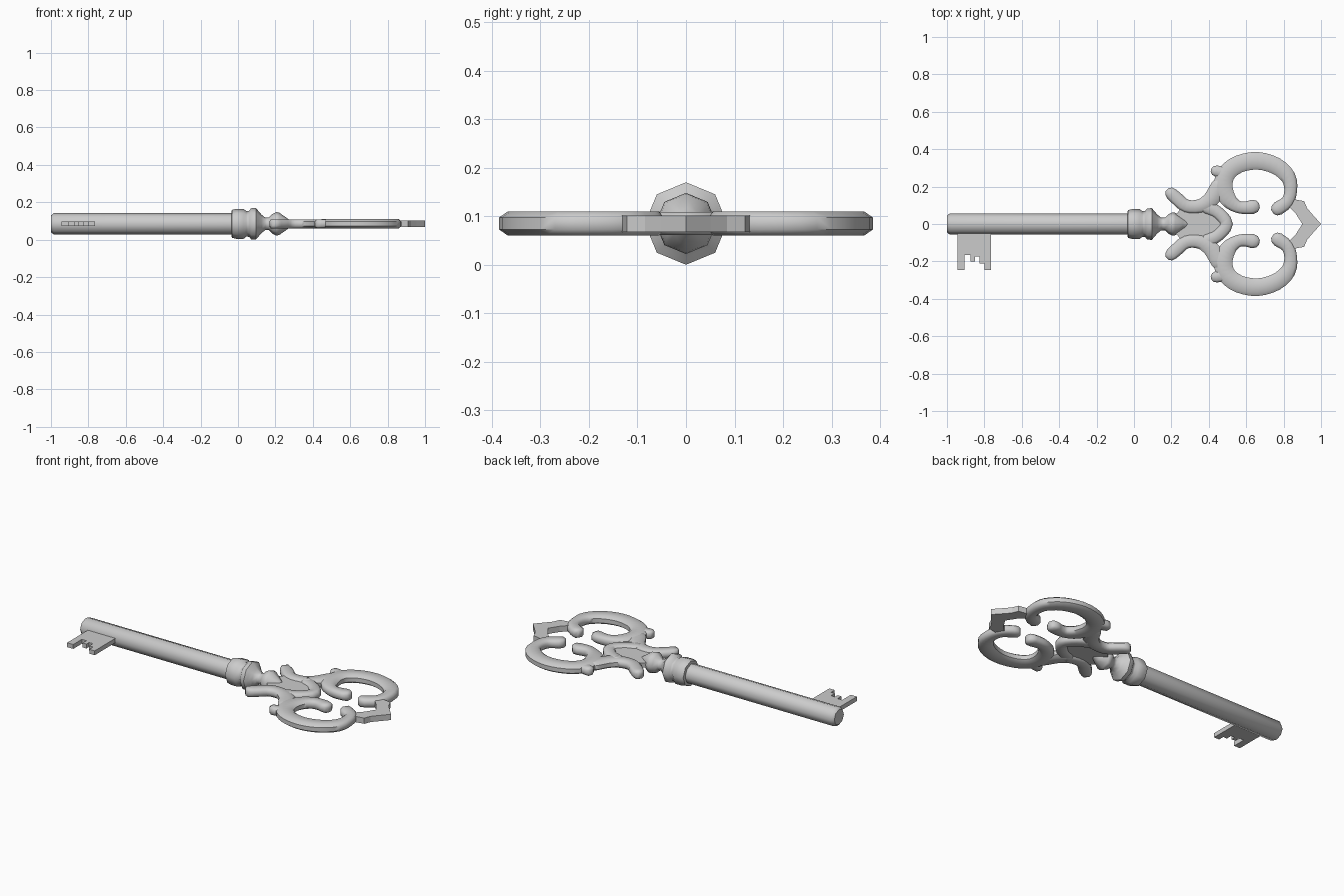
import bpy, bmesh, math
from mathutils import Vector

if "Cube" in bpy.data.objects:
    bpy.data.objects.remove(bpy.data.objects["Cube"])

ZC = 0.085  # height of the key's axis


def finish(bm, name, angle=None):
    bmesh.ops.recalc_face_normals(bm, faces=bm.faces)
    me = bpy.data.meshes.new(name)
    bm.to_mesh(me)
    bm.free()
    ob = bpy.data.objects.new(name, me)
    bpy.context.collection.objects.link(ob)
    if angle:
        bpy.ops.object.select_all(action='DESELECT')
        ob.select_set(True)
        bpy.context.view_layer.objects.active = ob
        bpy.ops.object.shade_smooth_by_angle(angle=math.radians(angle))
    return ob


def bridge(bm, rings):
    for a, b in zip(rings, rings[1:]):
        for i in range(len(a)):
            j = (i + 1) % len(a)
            bm.faces.new((a[i], a[j], b[j], b[i]))
    bm.faces.new(rings[0])
    bm.faces.new(rings[-1])


def lathe(name, profile, n=8):
    bm = bmesh.new()
    rings = [[bm.verts.new((x, r * math.sin(2 * math.pi * k / n),
                            ZC + r * math.cos(2 * math.pi * k / n)))
              for k in range(n)] for x, r in profile]
    bridge(bm, rings)
    return finish(bm, name, 50)


def smooth_path(pts, steps=3):
    # Catmull-Rom through (x, y, half width)
    p = [Vector(q) for q in pts]
    p = [2 * p[0] - p[1]] + p + [2 * p[-1] - p[-2]]
    out = []
    for i in range(1, len(p) - 2):
        a, b, c, d = p[i - 1:i + 3]
        for s in range(steps):
            t = s / steps
            out.append(0.5 * (2 * b + (c - a) * t + (2 * a - 5 * b + 4 * c - d) * t * t
                              + (3 * b - a - 3 * c + d) * t ** 3))
    return out + [p[-2]]


def scroll(name, pts, half_z=0.025, mirrored=True):
    # flattened tube along a path, with rounded ends, on both sides of the axis
    path = smooth_path(pts)
    t0 = (path[0] - path[1]).xy.normalized()
    t1 = (path[-1] - path[-2]).xy.normalized()

    def cap(p, t):
        return [Vector((*(p.xy + t * p.z * f), p.z * g)) for f, g in ((0.6, 0.8), (0.95, 0.35))]
    path = cap(path[0], t0)[::-1] + path + cap(path[-1], t1)
    section = ((1, .5), (.62, 1), (-.62, 1), (-1, .5), (-1, -.5), (-.62, -1), (.62, -1), (1, -.5))
    last = len(path) - 1
    bm = bmesh.new()
    for side in ((1, -1) if mirrored else (1,)):
        rings = []
        for i, p in enumerate(path):
            t = (path[min(i + 1, last)] - path[max(i - 1, 0)]).xy.normalized()
            h = half_z * (0.75 if i in (0, last) else 1)
            rings.append([bm.verts.new((p.x - t.y * u * p.z, side * (p.y + t.x * u * p.z), ZC + v * h))
                          for u, v in section])
        bridge(bm, rings)
    return finish(bm, name, 50)


def plate(name, outline, half_z):
    bm = bmesh.new()
    f = bm.faces.new([bm.verts.new((x, y, ZC - half_z)) for x, y in outline])
    ext = bmesh.ops.extrude_face_region(bm, geom=[f])
    bmesh.ops.translate(bm, vec=(0, 0, 2 * half_z),
                        verts=[v for v in ext['geom'] if isinstance(v, bmesh.types.BMVert)])
    return finish(bm, name)


def mirror_outline(half):
    return half + [(x, -y) for x, y in reversed(half) if y > 0]


# Shaft and turned collar
lathe("shaft", [(-1, .045), (-.985, .057), (0, .057)])
lathe("collar", [(-.035, .055), (-.033, .074), (-.01, .08), (.03, .08), (.045, .068), (.06, .07),
                 (.07, .083), (.095, .085), (.108, .07), (.125, .05), (.145, .034), (.165, .034),
                 (.185, .053), (.205, .063), (.22, .06), (.26, .032), (.30, .004)])

# Bit with its wards
plate("bit", [(-.945, -.04), (-.945, -.245), (-.905, -.245), (-.905, -.165), (-.875, -.165),
              (-.875, -.20), (-.85, -.20), (-.85, -.175), (-.825, -.175), (-.825, -.21),
              (-.80, -.21), (-.80, -.245), (-.765, -.245), (-.765, -.04)], 0.013)

# Pierced bow: ring with curled ends, lower arms, shoulder knobs
scroll("bow_ring", [(.635, .092, .038), (.60, .087, .034), (.555, .092, .033), (.505, .13, .043),
                    (.477, .20, .05), (.495, .27, .048), (.56, .32, .047), (.66, .338, .047),
                    (.76, .31, .045), (.825, .25, .04), (.838, .18, .034), (.82, .12, .034),
                    (.77, .083, .037)])
scroll("bow_arm", [(.20, .162, .033), (.23, .135, .035), (.28, .096, .035), (.35, .095, .037),
                   (.41, .13, .043), (.455, .20, .045)], 0.024)
scroll("bow_knob", [(.44, .283, .03), (.50, .27, .035)], 0.023)

# Rounded tongue between the arms, and the thin web it frames
scroll("bow_tongue", [(.39, .09, .036), (.45, .06, .033), (.495, 0, .034),
                      (.45, -.06, .033), (.39, -.09, .036)], 0.024, False)
plate("bow_web", mirror_outline([(.20, .025), (.25, .08), (.33, .09), (.42, .09), (.48, .05), (.49, 0)]),
      0.014)

# Pointed tip of the bow
plate("bow_tip", [(1, 0), (.955, .05), (.925, .085), (.91, .122), (.84, .135), (.83, .09), (.865, .055),
                  (.90, 0), (.865, -.055), (.83, -.09), (.84, -.135), (.91, -.122), (.925, -.085),
                  (.955, -.05)], 0.017)
